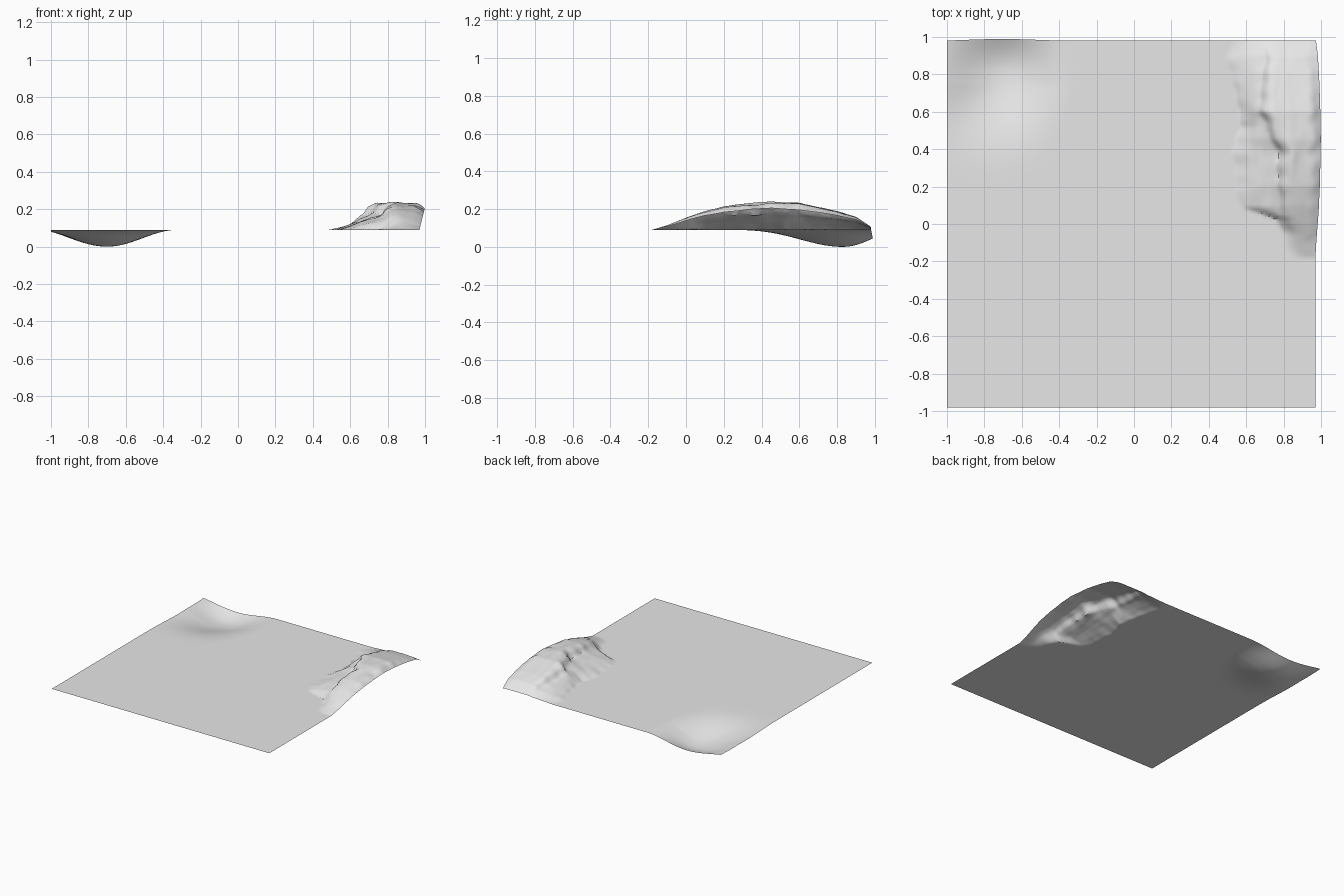
import bpy
import bmesh
import math
from mathutils import Vector, noise

cube = bpy.data.objects.get("Cube")
if cube:
    bpy.data.objects.remove(cube, do_unlink=True)

BASE = 0.09
X0, X1, Y = -1.0, 0.97, 0.98
CELLS = 150

# Hill outline along y: crest height, left foot and ridge line
CREST = [(-.18, 0), (-.1, .025), (0, .065), (.1, .1), (.2, .125), (.45, .15),
         (.6, .144), (.8, .1), (.9, .07), (.98, .015)]
FOOT = [(-.18, .84), (-.07, .8), (.03, .76), (.09, .58), (.18, .54), (.46, .54),
        (.52, .58), (.7, .54), (.88, .5), (.98, .52)]
RIDGE = [(-.1, .83), (.05, .8), (.4, .78), (.6, .69), (.98, .72)]


def interp(points, v):
    """Straight-line lookup along a list of (position, value)."""
    if v <= points[0][0]:
        return points[0][1]
    for (a, p), (b, q) in zip(points, points[1:]):
        if v <= b:
            return p + (q - p) * (v - a) / (b - a)
    return points[-1][1]


def bump(d, power):
    """Rounded bell falling from 1 at d=0 to 0 at d=1."""
    return ((1 + math.cos(math.pi * min(abs(d), 1))) / 2) ** power


def hill(x, y):
    if y < -.18 or x < .45:
        return 0.0
    # Wobble the lines so the rock edges look broken
    wobble = .02 * noise.noise(Vector((3, y * 12, 0)))
    foot = interp(FOOT, y) + wobble
    ridge = max(interp(RIDGE, y) - wobble, foot + .06)
    outer = .93 + wobble
    w = ridge - foot
    profile = [(foot, 0), (foot + .1 * w, .08), (foot + .5 * w, .36),
               (ridge - .015, .58), (ridge + .01, .88), (ridge + .05, 1)]
    if ridge + .07 < outer:
        profile += [(ridge + .06, .99), (outer, .95)]
    profile += [(X1, .74)]
    p = interp(profile, x)
    # Streaks running along the hill
    rough = noise.noise(Vector((x * 16, y * 5, 1))) * .13
    rough += noise.noise(Vector((x * 30, y * 9, 5))) * .05
    return interp(CREST, y) * p * (1 + rough * (1.3 - p))


def hollow(x, y):
    centre = -.7 - .2 * max(0, .75 - y)
    dx, dy = x - centre, y - .83
    across = bump(dx / .36, .8) if dx < 0 else bump(dx / .38, 1)
    along = bump(dy / .68, 2) if dy < 0 else bump(dy / .3, 1)
    return BASE * across * along


# Flat sheet with a raised rocky hill and a sunken hollow
bm = bmesh.new()
bmesh.ops.create_grid(bm, x_segments=CELLS, y_segments=CELLS, size=1)
for v in bm.verts:
    x = X0 + (v.co.x + 1) / 2 * (X1 - X0)
    y = v.co.y * Y
    h, d = hill(x, y), hollow(x, y)
    # Edges of the sheet bulge outwards beside the hill and hollow
    out_x = .25 * h * max(0, (x - .88) / (X1 - .88))
    out_y = .2 * d * max(0, (y - .85) / (Y - .85))
    v.co = (x + out_x, y + out_y, BASE + h - d)

mesh = bpy.data.meshes.new("terrain_sheet")
bm.to_mesh(mesh)
bm.free()
terrain = bpy.data.objects.new("terrain_sheet", mesh)
bpy.context.collection.objects.link(terrain)

# One plain grey material
grey = bpy.data.materials.new("plain_grey")
grey.use_nodes = True
colour = (.8, .8, .8, 1)
grey.diffuse_color = colour
grey.node_tree.nodes["Principled BSDF"].inputs["Base Color"].default_value = colour
mesh.materials.append(grey)

bpy.context.view_layer.objects.active = terrain
terrain.select_set(True)
bpy.ops.object.shade_smooth_by_angle(angle=math.radians(35))
